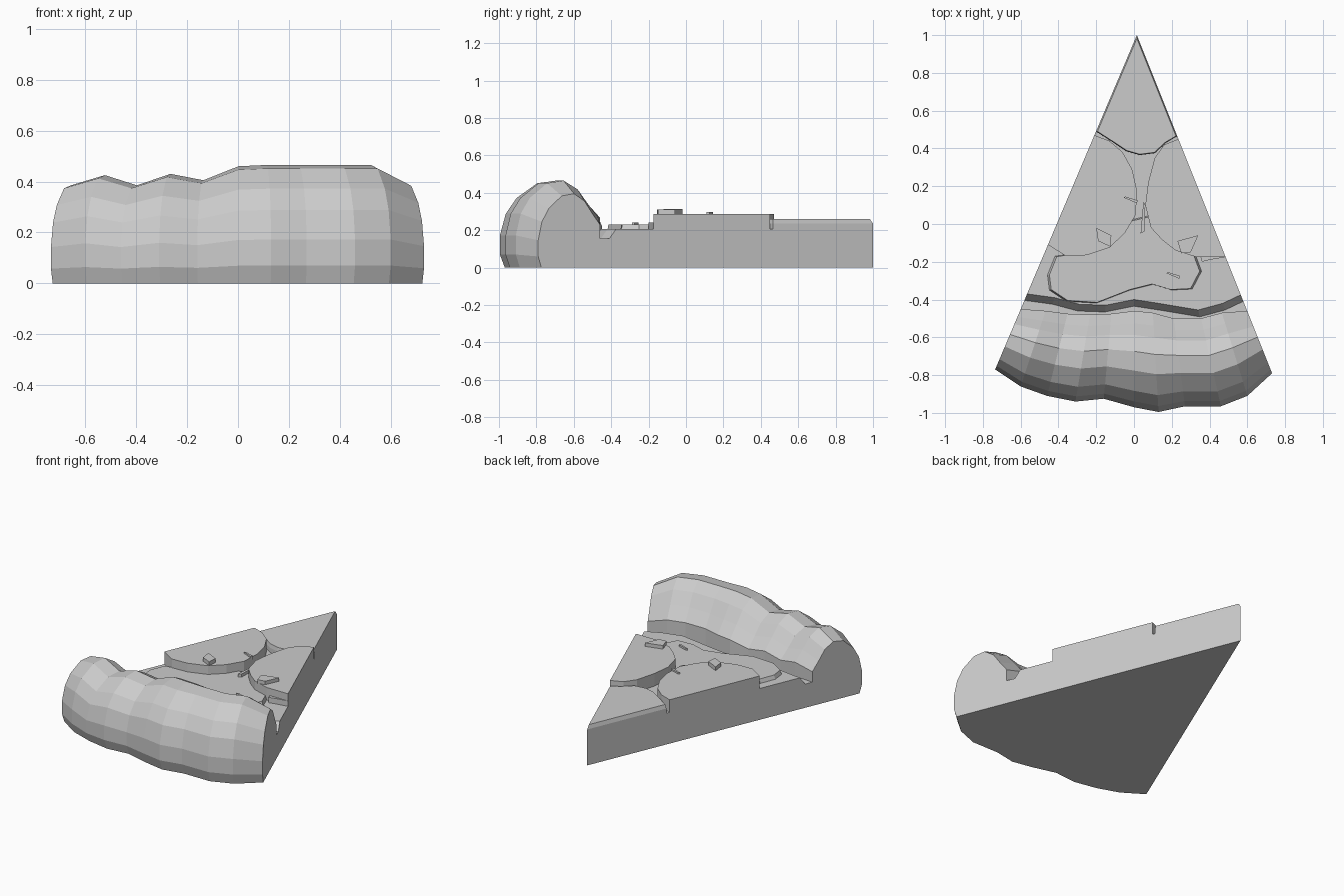
import bpy
import bmesh
from mathutils import Vector

if "Cube" in bpy.data.objects:
    bpy.data.objects.remove(bpy.data.objects["Cube"])

APEX = Vector((0.015, 1.0))
LEFT, RIGHT = -0.424, 0.40      # sideways run of the two cut faces per unit of length

grey = bpy.data.materials.new("plain grey")
grey.use_nodes = True
grey.diffuse_color = (0.6, 0.6, 0.6, 1)
grey.node_tree.nodes["Principled BSDF"].inputs["Base Color"].default_value = (0.6, 0.6, 0.6, 1)


def edge(slope, y):
    """Point on a cut face at depth y."""
    return (APEX.x + slope * (1 - y), y)


def finish(name, bm):
    bmesh.ops.recalc_face_normals(bm, faces=bm.faces)
    mesh = bpy.data.meshes.new(name)
    bm.to_mesh(mesh)
    bm.free()
    mesh.materials.append(grey)
    obj = bpy.data.objects.new(name, mesh)
    bpy.context.collection.objects.link(obj)
    return obj


def loft(name, rings):
    """Skin closed rings of points and cap both ends."""
    bm = bmesh.new()
    loops = [[bm.verts.new(p) for p in ring] for ring in rings]
    for a, b in zip(loops, loops[1:]):
        for i in range(len(a)):
            j = (i + 1) % len(a)
            bm.faces.new((a[i], a[j], b[j], b[i]))
    bm.faces.new(loops[0])
    bm.faces.new(loops[-1])
    return finish(name, bm)


def slab(name, outline, z0, z1, top_scale=1.0):
    pts = [Vector(p) for p in outline]
    mid = sum(pts, Vector((0, 0))) / len(pts)
    top = [mid + (p - mid) * top_scale for p in pts]
    return loft(name, [[(p.x, p.y, z0) for p in pts], [(p.x, p.y, z1) for p in top]])


# Crust: one rounded profile swept along the arc; each row is outer x, outer y, inner y, height
stations = [(-0.735, -0.77, -0.45, 0.385), (-0.6, -0.86, -0.46, 0.425),
            (-0.46, -0.91, -0.475, 0.385), (-0.31, -0.94, -0.48, 0.43),
            (-0.16, -0.925, -0.475, 0.405), (0, -0.97, -0.46, 0.46),
            (0.13, -0.995, -0.47, 0.465), (0.27, -0.965, -0.5, 0.465),
            (0.46, -0.965, -0.5, 0.465), (0.6, -0.91, -0.47, 0.465),
            (0.731, -0.79, -0.46, 0.395)]
profile = [(0, 0), (0, 0.58), (0.13, 0.74), (0.25, 0.9), (0.42, 1), (0.62, 0.97),
           (0.83, 0.8), (0.94, 0.62), (1, 0.37), (1, 0.15), (0.95, 0)]
rings, inner = [], []
for xo, yo, yi, h in stations:
    slope = (xo - APEX.x) / (1 - yo)
    inner.append(edge(slope, yi))
    rings.append([(*edge(slope, yi + (yo - yi) * u), h * v) for u, v in profile])
loft("crust", rings)

# Dough under the topping, showing as the floor of the groove beside the crust
slab("dough_base", [tuple(APEX)] + inner, 0, 0.155)

# Sauce layer with a sloping ragged front edge
front = [edge(LEFT, -0.37), (-0.42, -0.39), (-0.29, -0.425), (-0.15, -0.43), (0, -0.4),
         (0.13, -0.42), (0.34, -0.455), (0.47, -0.42), edge(RIGHT, -0.375)]
low = [APEX + (Vector(p) - APEX) * 1.025 for p in front]
loft("sauce_layer", [[(*APEX, 0.155)] + [(*p, 0.155) for p in low],
                     [(*APEX, 0.205)] + [(*p, 0.205) for p in front]])

# Melted cheese pool in front of the slices
slab("cheese_pool", [(-0.42, -0.17), (-0.46, -0.27), (-0.45, -0.35), (-0.36, -0.41), (-0.2, -0.42),
                     (-0.02, -0.35), (0.1, -0.32), (0.2, -0.35), (0.31, -0.345), (0.36, -0.25),
                     (0.33, -0.17), (0.1, 0.05), (-0.03, 0.02), (-0.2, -0.14)], 0.2, 0.23, 0.97)

# Two round topping slices trimmed by the cut faces
slab("right_topping", [edge(LEFT, 0.47), (-0.13, 0.44), (-0.06, 0.38), (-0.01, 0.29), (0.015, 0.18),
                       (0.01, 0.05), (-0.05, -0.05), (-0.13, -0.125), (-0.25, -0.165),
                       (-0.36, -0.17), edge(LEFT, -0.11)], 0.2, 0.287)
slab("left_topping", [edge(RIGHT, 0.45), (0.16, 0.42), (0.11, 0.35), (0.075, 0.22), (0.06, 0.1),
                      (0.09, -0.02), (0.15, -0.085), (0.22, -0.14), (0.33, -0.175),
                      edge(RIGHT, -0.175)], 0.2, 0.287)

# Tip topping with a narrow chamfer along its upper rim
tip = [tuple(APEX), edge(LEFT, 0.49), (-0.1, 0.425), (-0.04, 0.385), (0.03, 0.365), (0.11, 0.375),
       (0.17, 0.43), edge(RIGHT, 0.465)]
slab("tip_topping", tip, 0.2, 0.235)
slab("tip_topping_rim", tip, 0.235, 0.26, 0.965)

# Herb flakes and small crumbs
slab("right_flake", [(-0.2, -0.02), (-0.12, -0.06), (-0.125, -0.12), (-0.19, -0.09)], 0.28, 0.312)
slab("left_flake", [(0.23, -0.09), (0.34, -0.06), (0.3, -0.15), (0.25, -0.155)], 0.28, 0.31)
slab("long_flake", [(0.035, -0.05), (0.055, -0.04), (0.06, 0.1), (0.05, 0.12)], 0.2, 0.25)
for name, x, y, z in (("front_crumb", 0.21, -0.275, 0.23), ("middle_crumb", -0.015, 0.125, 0.285)):
    slab(name, [(x - 0.04, y + 0.015), (x + 0.03, y - 0.015), (x + 0.035, y), (x - 0.03, y + 0.02)],
         z - 0.01, z + 0.012)
slab("edge_crumb", [edge(RIGHT, -0.175), (0.35, -0.165), (0.36, -0.2), (0.4, -0.19)], 0.2, 0.24)
